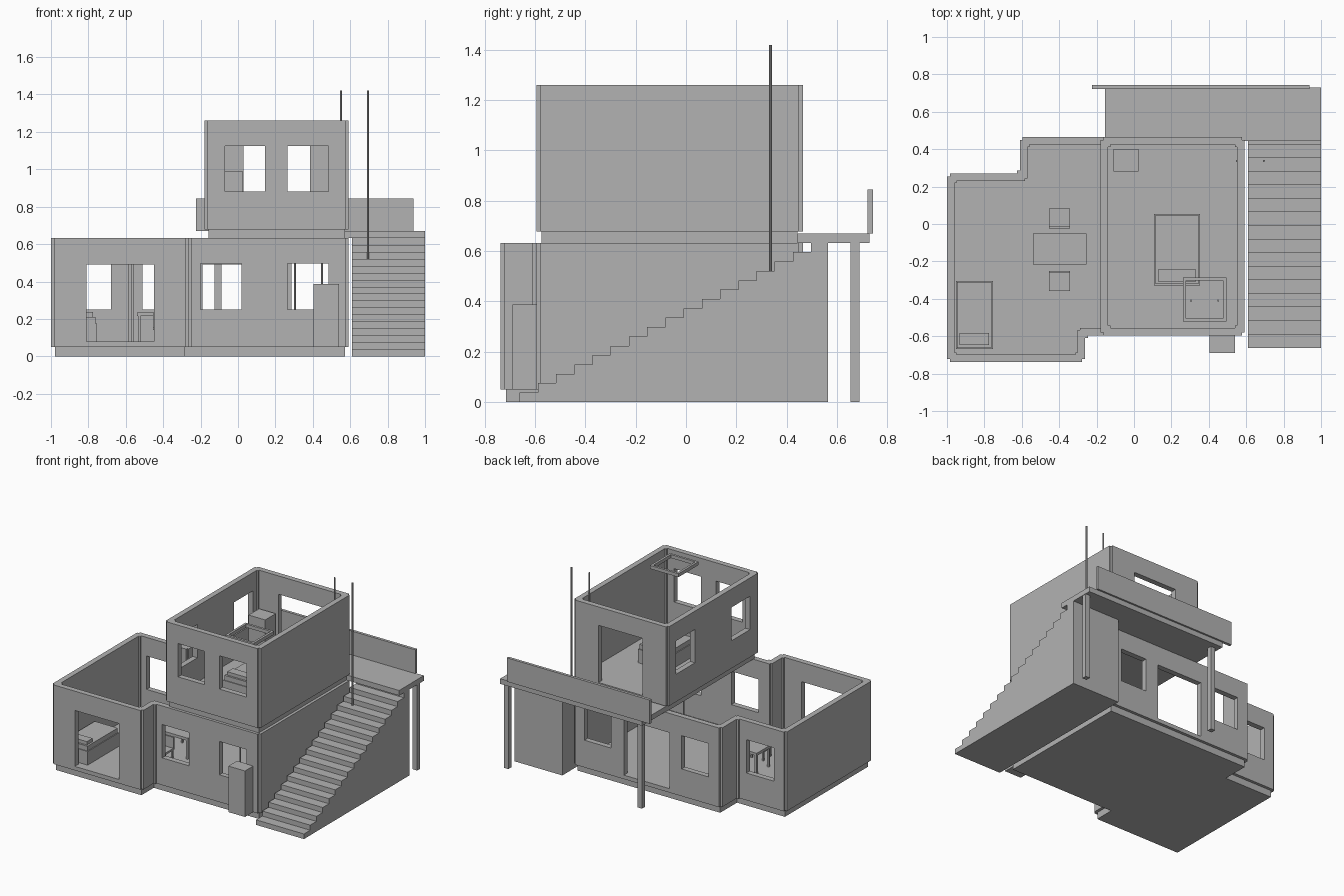
import bpy, bmesh
from mathutils import Vector

if "Cube" in bpy.data.objects:
    bpy.data.objects.remove(bpy.data.objects["Cube"])

grey = bpy.data.materials.new("plain_grey")
grey.diffuse_color = (0.45, 0.45, 0.45, 1)
grey.use_nodes = True
grey.node_tree.nodes["Principled BSDF"].inputs["Base Color"].default_value = grey.diffuse_color


def finish(name, bm):
    bmesh.ops.recalc_face_normals(bm, faces=bm.faces[:])
    me = bpy.data.meshes.new(name)
    bm.to_mesh(me)
    bm.free()
    me.materials.append(grey)
    ob = bpy.data.objects.new(name, me)
    bpy.context.collection.objects.link(ob)
    return ob


def add_box(bm, x0, x1, y0, y1, z0, z1):
    vs = bmesh.ops.create_cube(bm, size=1)["verts"]
    for v in vs:
        v.co = ((x0 + x1) / 2 + v.co.x * (x1 - x0),
                (y0 + y1) / 2 + v.co.y * (y1 - y0),
                (z0 + z1) / 2 + v.co.z * (z1 - z0))


def boxes(name, *dims):
    bm = bmesh.new()
    for d in dims:
        add_box(bm, *d)
    return finish(name, bm)


def inset(poly, d):
    """Move a right-angled counter-clockwise outline inwards by d."""
    out = []
    for i, p in enumerate(poly):
        a = (Vector(p) - Vector(poly[i - 1])).normalized()
        b = (Vector(poly[(i + 1) % len(poly)]) - Vector(p)).normalized()
        out.append(Vector(p) + d * Vector((-a.y, a.x)) + d * Vector((-b.y, b.x)))
    return out


def notched(poly, n):
    """Cut a small square notch at every corner."""
    out = []
    for i, p in enumerate(poly):
        p = Vector(p)
        a = (p - Vector(poly[i - 1])).normalized() * n
        b = (Vector(poly[(i + 1) % len(poly)]) - p).normalized() * n
        out += [p - a, p - a + b, p + b]
    return out


def prism(name, poly, z0, z1):
    bm = bmesh.new()
    face = bm.faces.new([bm.verts.new((p[0], p[1], z0)) for p in poly])
    res = bmesh.ops.extrude_face_region(bm, geom=[face], use_keep_orig=True)
    for v in res["geom"]:
        if isinstance(v, bmesh.types.BMVert):
            v.co.z = z1
    return finish(name, bm)


def walls(name, poly, z0, z1, openings):
    """Hollow wall ring with openings cut through it."""
    bm = bmesh.new()
    outer, inner = notched(poly, 0.015), notched(inset(poly, 0.04), 0.012)
    loops = [[bm.verts.new((p.x, p.y, z)) for p in pts]
             for pts, z in ((outer, z0), (outer, z1), (inner, z1), (inner, z0))]
    n = len(outer)
    for k in range(4):
        l0, l1 = loops[k], loops[(k + 1) % 4]
        for i in range(n):
            j = (i + 1) % n
            bm.faces.new((l0[i], l0[j], l1[j], l1[i]))
    ob = finish(name, bm)
    cutter = boxes("cutter", *openings)
    cutter.hide_render = True
    mod = ob.modifiers.new("openings", 'BOOLEAN')
    mod.operation, mod.solver, mod.object = 'DIFFERENCE', 'EXACT', cutter
    dg = bpy.context.evaluated_depsgraph_get()
    me = bpy.data.meshes.new_from_object(ob.evaluated_get(dg))
    ob.modifiers.clear()
    ob.data = me
    bpy.data.objects.remove(cutter)


def rod(name, x, y, z0, z1):
    bm = bmesh.new()
    bmesh.ops.create_cone(bm, cap_ends=True, segments=10, radius1=0.006,
                          radius2=0.006, depth=z1 - z0)
    bmesh.ops.translate(bm, verts=bm.verts[:], vec=(x, y, (z0 + z1) / 2))
    finish(name, bm)


# Ground floor: slab and walls
ground = [(-1, -.738), (-.262, -.738), (-.262, -.595), (.592, -.595),
          (.592, .465), (-.61, .465), (-.61, .27), (-1, .27)]
prism("ground_slab", inset(ground, 0.021), 0, 0.076)
W0, W1 = 0.25, 0.495
walls("ground_walls", ground, 0.05, 0.632, [
    (-.81, -.45, -.80, -.66, .079, .49),     # front door
    (-.20, .02, -.66, -.52, W0, W1),         # front windows
    (.265, .485, -.66, -.52, W0, W1),
    (-.905, -.68, .20, .33, W0, W1),         # back windows
    (-.51, -.29, .40, .53, W0, W1),
    (.285, .50, .40, .53, W0, W1),
    (-.19, .18, .40, .53, .079, .49)])       # back door

# Upper floor: slab and walls
upper = [(-.178, -.595), (.592, -.595), (.592, .465), (-.178, .465)]
prism("upper_slab", inset(upper, 0.021), 0.63, 0.702)
U0, U1 = 0.88, 1.125
walls("upper_walls", upper, 0.677, 1.26, [
    (-.07, .145, -.66, -.52, U0, U1),
    (.265, .485, -.66, -.52, U0, U1),
    (-.25, -.10, .15, .37, U0, U1),
    (-.25, -.10, -.49, -.275, U0, U1),
    (.03, .385, .40, .53, .705, U1)])

# Outside staircase: stepped profile extruded along x
run, rise, y0 = 0.0725, 0.0372, -0.662
profile = [(y0, 0)]
for i in range(17):
    profile += [(y0 + run * i, rise * (i + 1)), (y0 + run * (i + 1), rise * (i + 1))]
profile = profile[:-1] + [(.565, rise * 17), (.565, 0)]
stairs = prism("stairs", profile, 0.61, 1.0)
for v in stairs.data.vertices:
    v.co = (v.co.z, v.co.x, v.co.y)

# Back terrace with parapet and posts
boxes("terrace", (-.155, 1.0, .443, .73, .632, .67))
boxes("parapet", (-.225, .937, .722, .743, .67, .845))
for x in (-.107, .98):
    boxes("terrace_post", (x - .018, x + .018, .655, .69, 0, .633))

# Outside cupboard by the front wall
boxes("front_cabinet", (.405, .54, -.69, -.59, .05, .388))

# Slender poles
for x in (.55, .695):
    rod("tall_pole", x, .337, .52, 1.42)
for x in (.305, .45):
    rod("inner_pole", x, -.41, .076, .76)

# Open frame near the top of the upper room
boxes("hanging_frame",
      (.262, .494, -.522, -.505, 1.225, 1.25), (.262, .494, -.303, -.286, 1.225, 1.25),
      (.262, .279, -.505, -.303, 1.225, 1.25), (.477, .494, -.505, -.303, 1.225, 1.25))


# Beds: base, mattress and pillow
def bed(x0, x1, y0, y1, z):
    boxes("bed_base", (x0, x1, y0, y1, z, z + .1))
    boxes("mattress", (x0 + .006, x1 - .006, y0 + .006, y1 - .006, z + .1, z + .135))
    boxes("pillow", (x0 + .02, x1 - .02, y0 + .02, y0 + .085, z + .135, z + .16))


bed(-.953, -.755, -.668, -.305, .076)
bed(.108, .352, -.328, .053, .702)
boxes("cupboard", (-.11, .025, .28, .402, .702, .99))


# Dining table and chairs
def legged(name, x0, x1, y0, y1, floor, top, t, leg):
    parts = [(x0, x1, y0, y1, top - t, top)]
    for x in (x0 + .005, x1 - .005 - leg):
        for y in (y0 + .005, y1 - .005 - leg):
            parts.append((x, x + leg, y, y + leg, floor, top - t))
    boxes(name, *parts)


legged("table", -.54, -.255, -.217, -.05, .076, .235, .02, .015)
for y0, y1, back in ((-.025, .082, -.025), (-.357, -.25, -.25)):
    legged("chair", -.455, -.342, y0, y1, .076, .155, .014, .012)
    boxes("chair_back", (-.455, -.342, back - (.0 if back > -.1 else .012),
                         back + (.012 if back > -.1 else .0), .155, .235))
